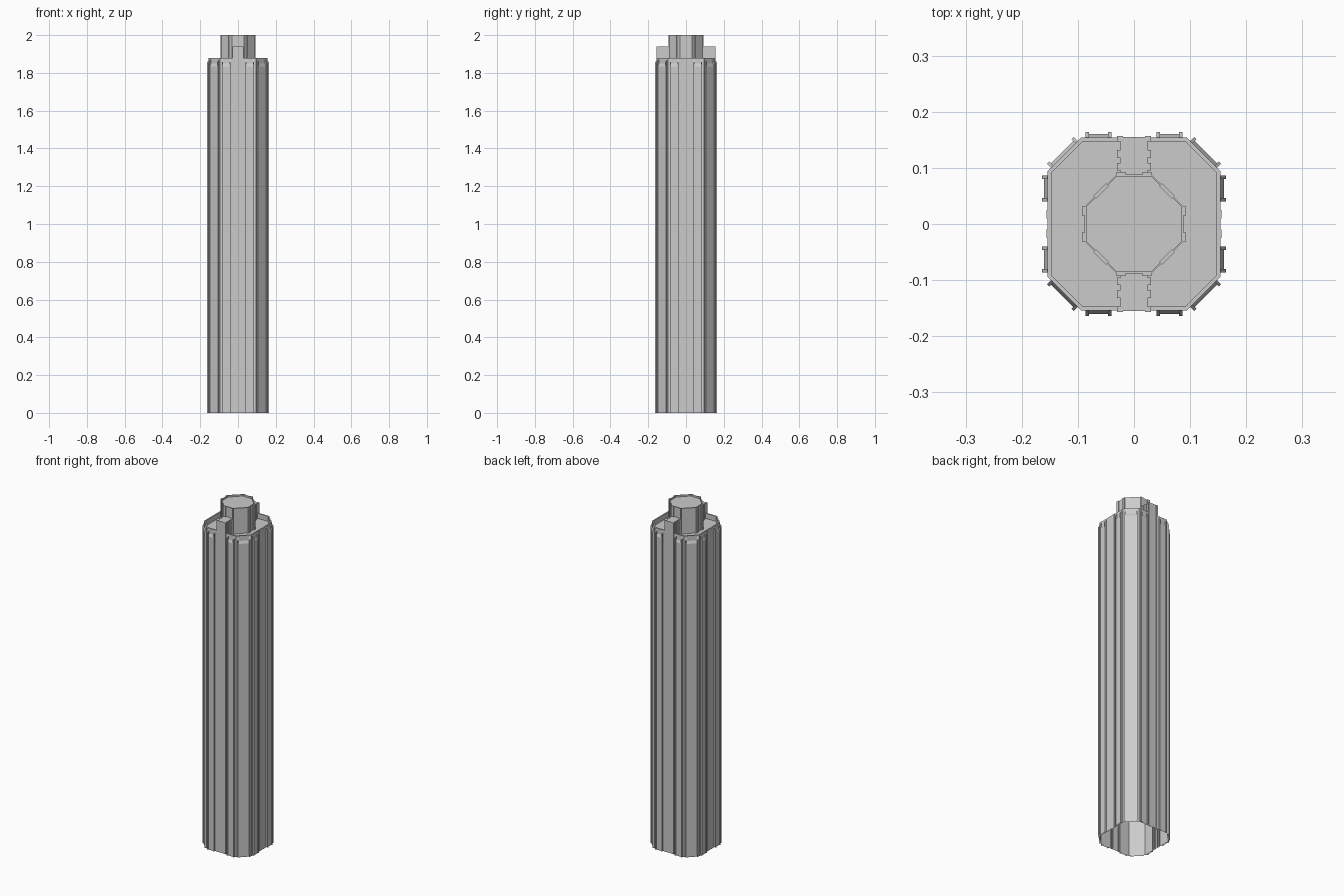
import bpy, math

if "Cube" in bpy.data.objects:
    bpy.data.objects.remove(bpy.data.objects["Cube"])

def make(name, verts, faces):
    me = bpy.data.meshes.new(name)
    me.from_pydata(verts, [], faces)
    me.update()
    ob = bpy.data.objects.new(name, me)
    bpy.context.collection.objects.link(ob)
    return ob

def octagon(r, c, z):
    pts = [(r, -c), (r, c), (c, r), (-c, r), (-r, c), (-r, -c), (-c, -r), (c, -r)]
    return [(x, y, z) for x, y in pts]

def shell(name, rings):
    """Stack of octagon rings, capped by a roof on the last, open below."""
    verts, faces = [], []
    for ring in rings:
        verts += octagon(*ring)
    for k in range(len(rings) - 1):
        a = 8 * k
        for i in range(8):
            j = (i + 1) % 8
            faces.append((a + i, a + j, a + 8 + j, a + 8 + i))
    faces.append(tuple(range(len(verts) - 8, len(verts))))
    return make(name, verts, faces)

def strips(name, items):
    """Vertical ribs: (angle, u0, u1, inner, outer, z0, front top, back top)."""
    verts, faces = [], []
    for ang, u0, u1, d0, d1, z0, zf, zb in items:
        t = math.radians(ang)
        c, s = math.cos(t), math.sin(t)
        n = len(verts)
        for u, d, z in ((u0, d0, z0), (u0, d1, z0), (u1, d1, z0), (u1, d0, z0),
                        (u0, d0, zb), (u0, d1, zf), (u1, d1, zf), (u1, d0, zb)):
            verts.append((d * c - u * s, d * s + u * c, z))
        faces += [tuple(n + i for i in f) for f in
                  ((0, 1, 5, 4), (1, 2, 6, 5), (2, 3, 7, 6), (4, 5, 6, 7))]
    return make(name, verts, faces)

# Main shaft with parapet and recessed roof
shell("tower_shaft", [(.154, .094, 0), (.154, .094, 1.88),
                      (.147, .091, 1.88), (.147, .091, 1.85)])

# Upper octagonal drum with thin rim
shell("upper_drum", [(.088, .031, 1.85), (.088, .031, 2.0),
                     (.085, .030, 2.0), (.085, .030, 1.99)])

# Rib groups: two fins with a shallower panel between
fins, panels = [], []
def rib_group(ang, u0, u1, d):
    w = .006
    for a in (u0, u1 - w):
        fins.append((ang, a, a + w, d, d + .010, 0, 1.855, 1.872))
    panels.append((ang, u0 + w, u1 - w, d, d + .006, 0, 1.835, 1.85))

for ang in (0, 90, 180, 270):
    rib_group(ang, .040, .086, .154)
    rib_group(ang, -.086, -.040, .154)
    rib_group(ang + 45, -.034, .034, .248 / math.sqrt(2))
strips("facade_fins", fins)
strips("facade_panels", panels)

# Narrow mid-face pilasters on the side walls
strips("side_pilasters", [(a, s - .0075, s + .0075, .147, .1555, 0, 1.88, 1.88)
                          for a in (0, 180) for s in (-.0175, .0175)])

# Front and back piers joining the shaft to the drum
strips("piers", [(a, -.024, .024, .085, .155, 1.85, 1.94, 1.94) for a in (90, 270)])
strips("pier_faces", [(a, s - .005, s + .005, .147, .157, 0, 1.94, 1.94)
                      for a in (90, 270) for s in (-.025, .025)]
       + [(a, -.02, .02, .153, .155, 0, 1.94, 1.94) for a in (90, 270)])
strips("pier_ribs", [(a, min(s * .02, s * .030), max(s * .02, s * .030),
                      d, d + .014, 1.85, 1.94, 1.94)
                     for a in (90, 270) for s in (-1, 1) for d in (.095, .118)])

# Drum pilasters on straight and diagonal faces
drum = [(a, s - .008, s + .008, .084, .093, 1.85, 2.0, 2.0)
        for a in (0, 90, 180, 270) for s in (-.023, .023)]
drum += [(a + 45, -.016, .016, .080, .0865, 1.85, 2.0, 2.0) for a in (0, 90, 180, 270)]
strips("drum_pilasters", drum)
